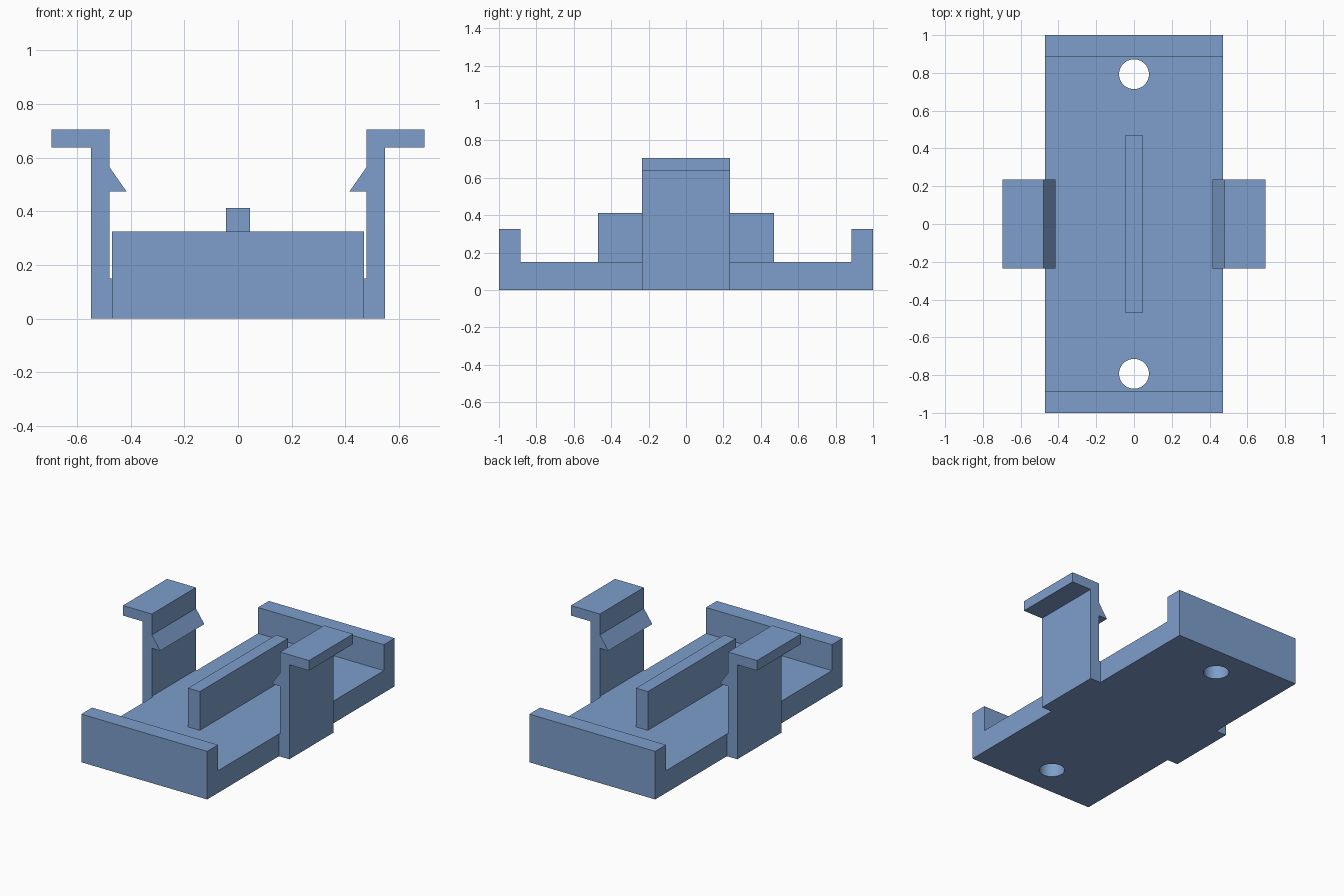
import bpy, bmesh

if "Cube" in bpy.data.objects:
    bpy.data.objects.remove(bpy.data.objects["Cube"])

blue = bpy.data.materials.new("matte blue")
blue.diffuse_color = (0.205, 0.343, 0.60, 1)
blue.use_nodes = True
blue.node_tree.nodes["Principled BSDF"].inputs["Base Color"].default_value = blue.diffuse_color


def extrude_profile(name, points, axis, half):
    """Extrude a closed (u, z) profile symmetrically along the x or y axis."""
    bm = bmesh.new()
    place = (lambda u, z: (-half, u, z)) if axis == "x" else (lambda u, z: (u, -half, z))
    face = bm.faces.new([bm.verts.new(place(u, z)) for u, z in points])
    new = bmesh.ops.extrude_face_region(bm, geom=[face])["geom"]
    shift = (2 * half, 0, 0) if axis == "x" else (0, 2 * half, 0)
    bmesh.ops.translate(bm, vec=shift,
                        verts=[g for g in new if isinstance(g, bmesh.types.BMVert)])
    bmesh.ops.recalc_face_normals(bm, faces=bm.faces)
    mesh = bpy.data.meshes.new(name)
    bm.to_mesh(mesh)
    bm.free()
    mesh.materials.append(blue)
    obj = bpy.data.objects.new(name, mesh)
    bpy.context.collection.objects.link(obj)
    return obj


# Base tray: floor with a raised wall at each end
half_tray = [(1, 0), (1, 0.325), (0.885, 0.325), (0.885, 0.15)]
tray = extrude_profile("base_tray",
                       half_tray + [(-y, z) for y, z in reversed(half_tray)], "x", 0.47)

# Round screw holes through the floor
for y in (-0.793, 0.793):
    bpy.ops.mesh.primitive_cylinder_add(vertices=48, radius=0.079, depth=0.6,
                                        location=(0, y, 0.05))
    cutter = bpy.context.object
    cutter.hide_render = True
    cutter.data.materials.append(blue)
    bpy.context.view_layer.objects.active = tray
    mod = tray.modifiers.new("screw_hole", "BOOLEAN")
    mod.operation, mod.solver, mod.object = "DIFFERENCE", "EXACT", cutter
    bpy.ops.object.modifier_apply(modifier=mod.name)
    bpy.data.objects.remove(cutter)

bpy.ops.object.select_all(action="DESELECT")
tray.select_set(True)
bpy.context.view_layer.objects.active = tray
bpy.ops.object.shade_smooth_by_angle()

# Central rib standing on the floor
extrude_profile("center_rib",
                [(-0.044, 0.15), (0.044, 0.15), (0.044, 0.412), (-0.044, 0.412)], "y", 0.47)

# Snap clips: upright arm, inward hook and outward finger tab
clip = [(0.47, 0), (0.548, 0), (0.548, 0.638), (0.695, 0.638), (0.695, 0.706),
        (0.479, 0.706), (0.479, 0.565), (0.416, 0.475), (0.479, 0.475),
        (0.479, 0.15), (0.47, 0.15)]
for side, sign in (("left", -1), ("right", 1)):
    extrude_profile(side + "_snap_clip", [(sign * x, z) for x, z in clip], "y", 0.235)
